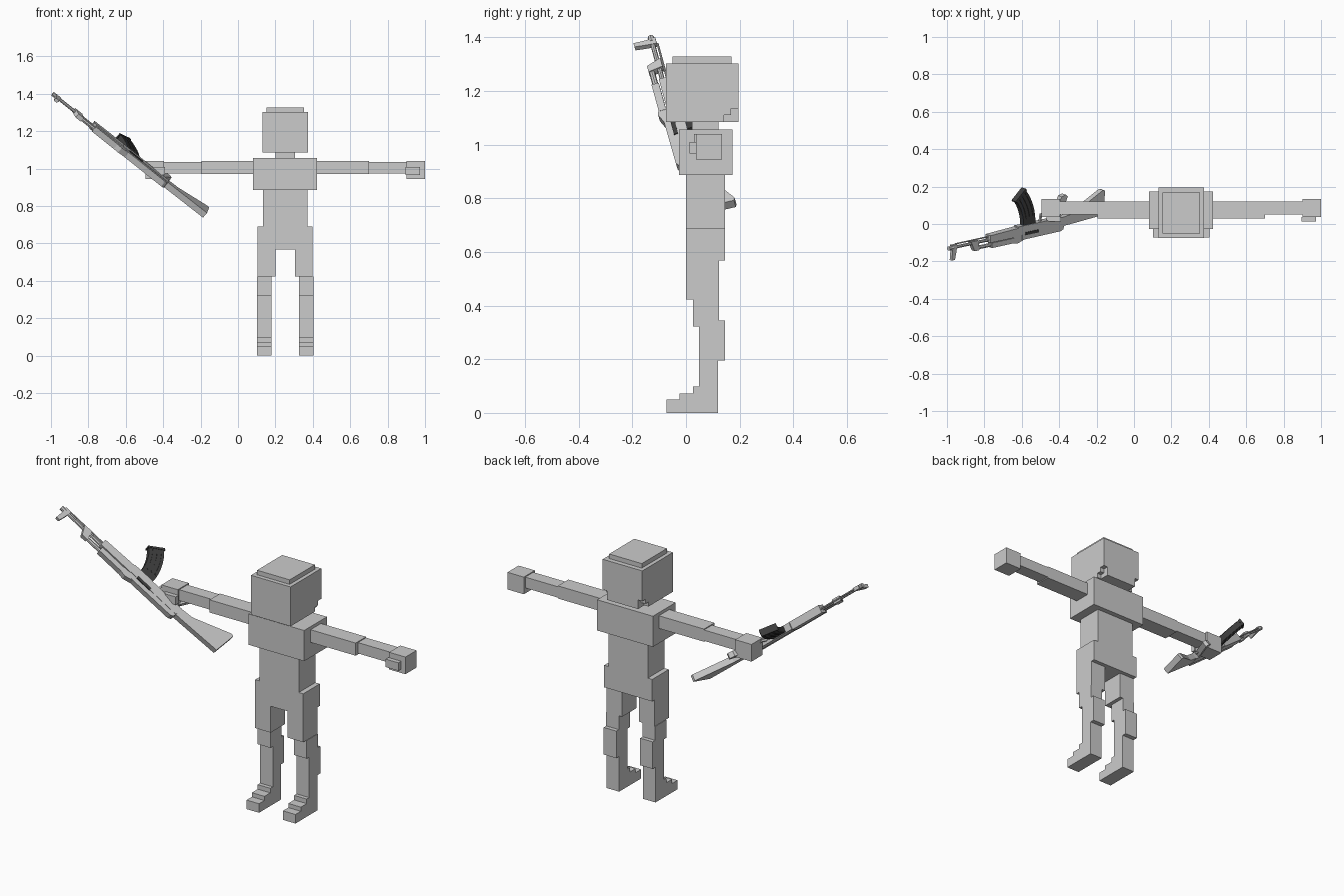
import bpy, bmesh, math
from mathutils import Matrix, Vector

if "Cube" in bpy.data.objects:
    bpy.data.objects.remove(bpy.data.objects["Cube"])


def flat_colour(name, value):
    mat = bpy.data.materials.new(name)
    mat.use_nodes = True
    mat.diffuse_color = (value, value, value, 1)
    mat.node_tree.nodes["Principled BSDF"].inputs["Base Color"].default_value = mat.diffuse_color
    return mat


grey = flat_colour("light grey", .6)
dark = flat_colour("dark grey", .05)

CX, CY = .2525, .002  # body centre line


def finish(name, bm, matrix=None, mat=grey):
    bmesh.ops.recalc_face_normals(bm, faces=bm.faces)
    mesh = bpy.data.meshes.new(name)
    if matrix:
        bm.transform(matrix)
    bm.to_mesh(mesh)
    bm.free()
    mesh.materials.append(mat)
    obj = bpy.data.objects.new(name, mesh)
    bpy.context.scene.collection.objects.link(obj)
    return obj


def prism(name, profile, lo, hi, place, matrix=None, mat=grey):
    """Extrude a 2D profile from lo to hi; place(a, b, depth) gives the point."""
    bm = bmesh.new()
    rings = [[bm.verts.new(place(a, b, t)) for a, b in profile] for t in (lo, hi)]
    bm.faces.new(rings[0])
    bm.faces.new(rings[1])
    n = len(profile)
    for i in range(n):
        j = (i + 1) % n
        bm.faces.new((rings[0][i], rings[0][j], rings[1][j], rings[1][i]))
    return finish(name, bm, matrix, mat)


def rect(a0, a1, b0, b1):
    return [(a0, b0), (a1, b0), (a1, b1), (a0, b1)]


def body(name, profile, lo, hi, side=1):
    """Profile in (y, z), extruded over x offsets from the centre line."""
    return prism(name, profile, lo, hi, lambda y, z, t: (CX + side * t, CY + y, z))


# Head, neck and trunk
body("head", rect(-.076, .193, 1.085, 1.303), -.095, .095)
body("head_top", rect(-.053, .167, 1.303, 1.328), -.1, .1)
body("neck", rect(.02, .119, 1.055, 1.085), -.053, .053)
body("chest", rect(-.028, .171, .887, 1.057), -.171, .171)
body("waist", rect(-.002, .143, .568, .887), -.12, .12)

# Sides of the head, stepped at the lower back corners
head_side = [(-.076, 1.085), (.139, 1.085), (.139, 1.11), (.165, 1.11), (.165, 1.135),
             (.193, 1.135), (.193, 1.303), (-.076, 1.303)]

# Head sides, arms and legs
shin = [(-.074, 0), (.118, 0), (.118, .195), (.143, .195), (.143, .345), (.121, .345),
        (.121, .422), (.024, .422), (.024, .322), (.046, .322), (.046, .098),
        (.024, .098), (.024, .073), (-.027, .073), (-.027, .05), (-.074, .05)]
for side, label in ((1, "left"), (-1, "right")):
    body(label + "_head_side", head_side, .095, .121, side)
    body(label + "_upper_arm", rect(.028, .119, .97, 1.04), .171, .4475, side)
    body(label + "_forearm", rect(.048, .119, .975, 1.035), .4475, .6475, side)
    body(label + "_hand", rect(.035, .132, .945, 1.04), .6475, .7475, side)
    body(label + "_thumb", rect(.011, .035, .966, 1.01), .643, .721, side)
    body(label + "_hip", rect(-.002, .143, .568, .69), .052, .147, side)
    body(label + "_thigh", rect(-.002, .121, .422, .568), .052, .147, side)
    body(label + "_shin_and_foot", shin, .073, .15, side)

# Rifle frame: s runs from muzzle to butt, h is its upward direction
muzzle = Vector((-.985, -.13, 1.395))
along = Vector((.82, .18, -.655)).normalized()
up = Vector((-.013, -.96, -.28))
up = (up - along * up.dot(along)).normalized()
across = along.cross(up)
FRAME = Matrix((along, up, across)).transposed().to_4x4()
FRAME.translation = muzzle


def rifle(name, profile, width, mat=grey, shift=0):
    return prism("rifle_" + name, profile, shift - width / 2, shift + width / 2,
                 lambda s, h, t: (s, h, t), FRAME, mat)


def tube(name, s0, s1, h, radius):
    bm = bmesh.new()
    bmesh.ops.create_cone(bm, cap_ends=True, segments=8, radius1=radius, radius2=radius,
                          depth=s1 - s0,
                          matrix=Matrix.Translation(((s0 + s1) / 2, h, 0))
                          @ Matrix.Rotation(math.pi / 2, 4, "Y"))
    return finish("rifle_" + name, bm, FRAME)


# Barrel group
tube("barrel", 0, .5, 0, .009)
tube("muzzle_nut", -.008, .022, 0, .012)
tube("gas_tube", .165, .47, .03, .011)
tube("cleaning_rod", .04, .3, -.018, .004)
rifle("front_sight", [(.008, -.016), (.045, -.016), (.04, .02), (.03, .068),
                      (.008, .068), (.012, .02)], .018)
rifle("gas_block", [(.138, -.014), (.188, -.014), (.198, .042), (.163, .042)], .026)

# Handguards, receiver and stock
rifle("lower_handguard", [(.265, -.028), (.47, -.036), (.47, .012), (.265, .012)], .042)
rifle("upper_handguard", rect(.28, .44, .016, .044), .034)
rifle("rear_sight", [(.43, 0), (.49, 0), (.51, .035), (.46, .05), (.43, .044)], .032)
rifle("receiver", [(.46, -.042), (.78, -.042), (.78, .008), (.46, .008)], .038)
rifle("receiver_cover", [(.49, .006), (.78, .006), (.775, .026), (.76, .034), (.49, .036)], .034)
rifle("ejection_port", rect(.51, .6, -.004, .012), .008, dark, -.018)
rifle("stock", [(.78, -.042), (.85, -.05), (1.048, -.143), (1.063, -.138), (1.05, -.005),
                (.83, .006), (.78, .008)], .034)
rifle("grip", [(.7, -.04), (.75, -.04), (.805, -.15), (.79, -.163), (.762, -.156)], .03)
rifle("trigger_guard", [(.62, -.042), (.63, -.042), (.635, -.074), (.7, -.074),
                        (.71, -.05), (.715, -.078), (.627, -.082)], .012)

# Curved magazine, with raised ribs along its sweep
R, CS, CH = .3, .27, -.04


def arc(radius, angle):
    return (CS + radius * math.cos(angle), CH - radius * math.sin(angle))


def sweep(r0, r1, a0, a1, steps):
    angles = [a0 + (a1 - a0) * i / steps for i in range(steps + 1)]
    return [arc(r0, a) for a in angles] + [arc(r1, a) for a in reversed(angles)]


rifle("magazine", sweep(R - .07, R + .012, -.02, .69, 8), .03, dark)
for i in range(3):
    r = R - .052 + i * .024
    rifle("magazine_rib_%d" % (i + 1), sweep(r, r + .008, .15, .65, 8), .036, dark)
rifle("magazine_base", sweep(R - .076, R + .016, .67, .71, 1), .036, dark)
